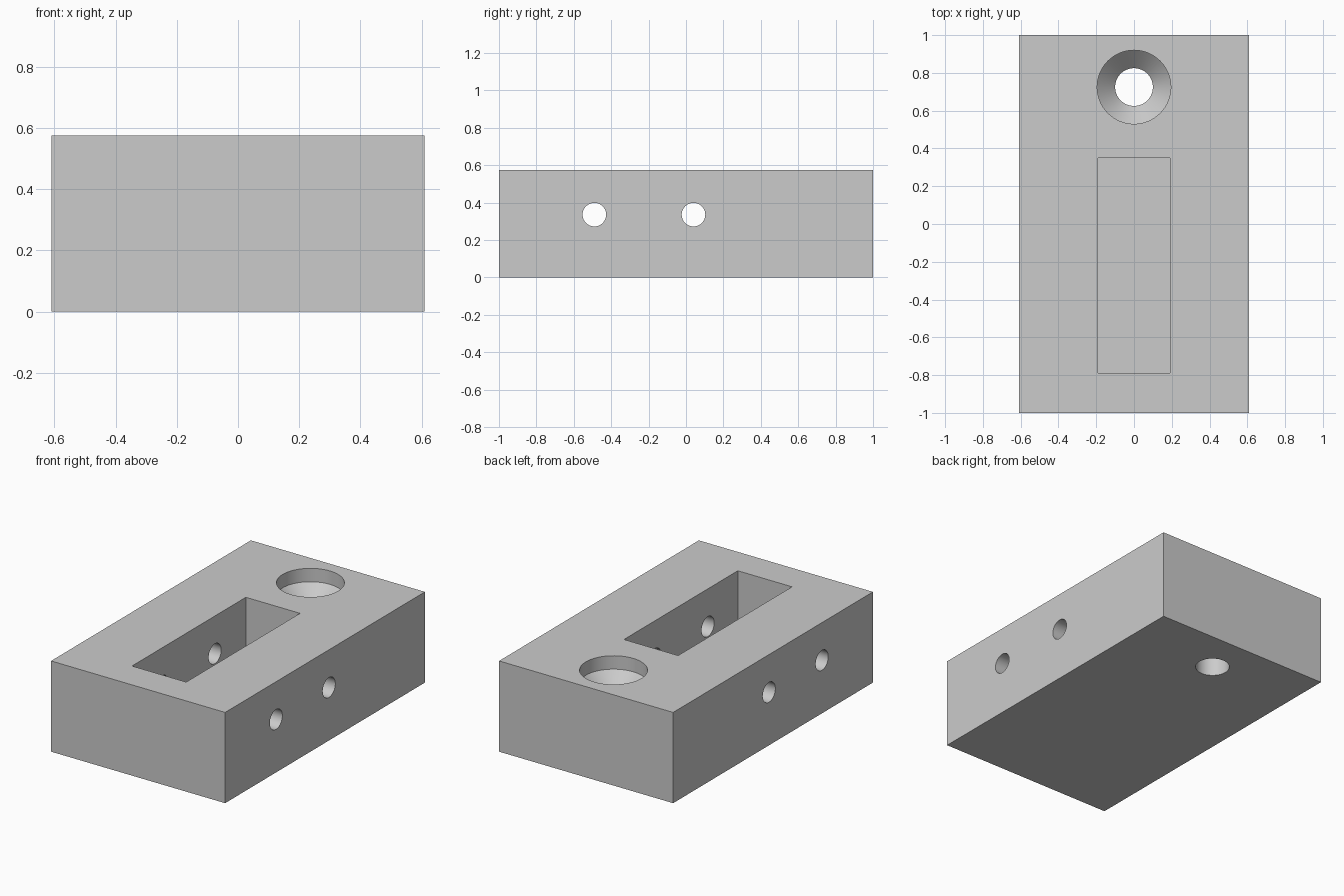
import bpy
import bmesh
import math
from mathutils import Matrix

# Remove the default cube
old = bpy.data.objects.get("Cube")
if old:
    bpy.data.objects.remove(old, do_unlink=True)

WIDTH, LENGTH, HEIGHT = 1.22, 2.0, 0.575
SEGMENTS = 64

# Single grey material
grey = bpy.data.materials.new("light grey")
grey.use_nodes = True
colour = (0.6, 0.6, 0.6, 1)
grey.diffuse_color = colour
grey.node_tree.nodes["Principled BSDF"].inputs["Base Color"].default_value = colour


def finish(name, bm):
    bmesh.ops.recalc_face_normals(bm, faces=bm.faces)
    mesh = bpy.data.meshes.new(name)
    bm.to_mesh(mesh)
    bm.free()
    mesh.materials.append(grey)
    obj = bpy.data.objects.new(name, mesh)
    bpy.context.collection.objects.link(obj)
    return obj


def box(name, x, y, z):
    """Box spanning the given (min, max) ranges."""
    bm = bmesh.new()
    bmesh.ops.create_cube(bm, size=1)
    for v in bm.verts:
        v.co = [r[0] if c < 0 else r[1] for r, c in zip((x, y, z), v.co)]
    return finish(name, bm)


def lathe(name, profile, matrix):
    """Closed solid turned from (radius, height) points."""
    bm = bmesh.new()
    rings = []
    for r, h in profile:
        rings.append([bm.verts.new((r * math.cos(a), r * math.sin(a), h))
                      for a in (math.tau * i / SEGMENTS for i in range(SEGMENTS))])
    for low, high in zip(rings, rings[1:]):
        for i in range(SEGMENTS):
            j = (i + 1) % SEGMENTS
            bm.faces.new((low[i], low[j], high[j], high[i]))
    bm.faces.new(rings[0][::-1])
    bm.faces.new(rings[-1])
    bm.transform(matrix)
    return finish(name, bm)


# Main block
block = box("block", (-WIDTH / 2, WIDTH / 2), (-LENGTH / 2, LENGTH / 2), (0, HEIGHT))

# Blind slot in the top
cutters = [box("slot_cutter", (-0.19, 0.19), (-0.79, 0.35), (0.1, HEIGHT + 0.1))]

# Countersunk screw hole, with a short straight recess above the cone
cutters.append(lathe("screw_hole_cutter",
                     [(0.1, -0.1), (0.1, 0.395), (0.195, 0.49), (0.195, HEIGHT + 0.1)],
                     Matrix.Translation((0, 0.725, 0))))

# Cross pin holes through both side walls
for y in (-0.49, 0.04):
    turn = Matrix.Translation((0, y, 0.336)) @ Matrix.Rotation(math.pi / 2, 4, 'Y')
    cutters.append(lathe("pin_hole_cutter", [(0.063, -WIDTH), (0.063, WIDTH)], turn))

# Cut everything out of the block
bpy.ops.object.select_all(action='DESELECT')
block.select_set(True)
bpy.context.view_layer.objects.active = block
for cutter in cutters:
    mod = block.modifiers.new(cutter.name, 'BOOLEAN')
    mod.operation = 'DIFFERENCE'
    mod.solver = 'EXACT'
    mod.object = cutter
    bpy.ops.object.modifier_apply(modifier=mod.name)
    bpy.data.objects.remove(cutter, do_unlink=True)

bpy.ops.object.shade_smooth_by_angle(angle=math.radians(30))
